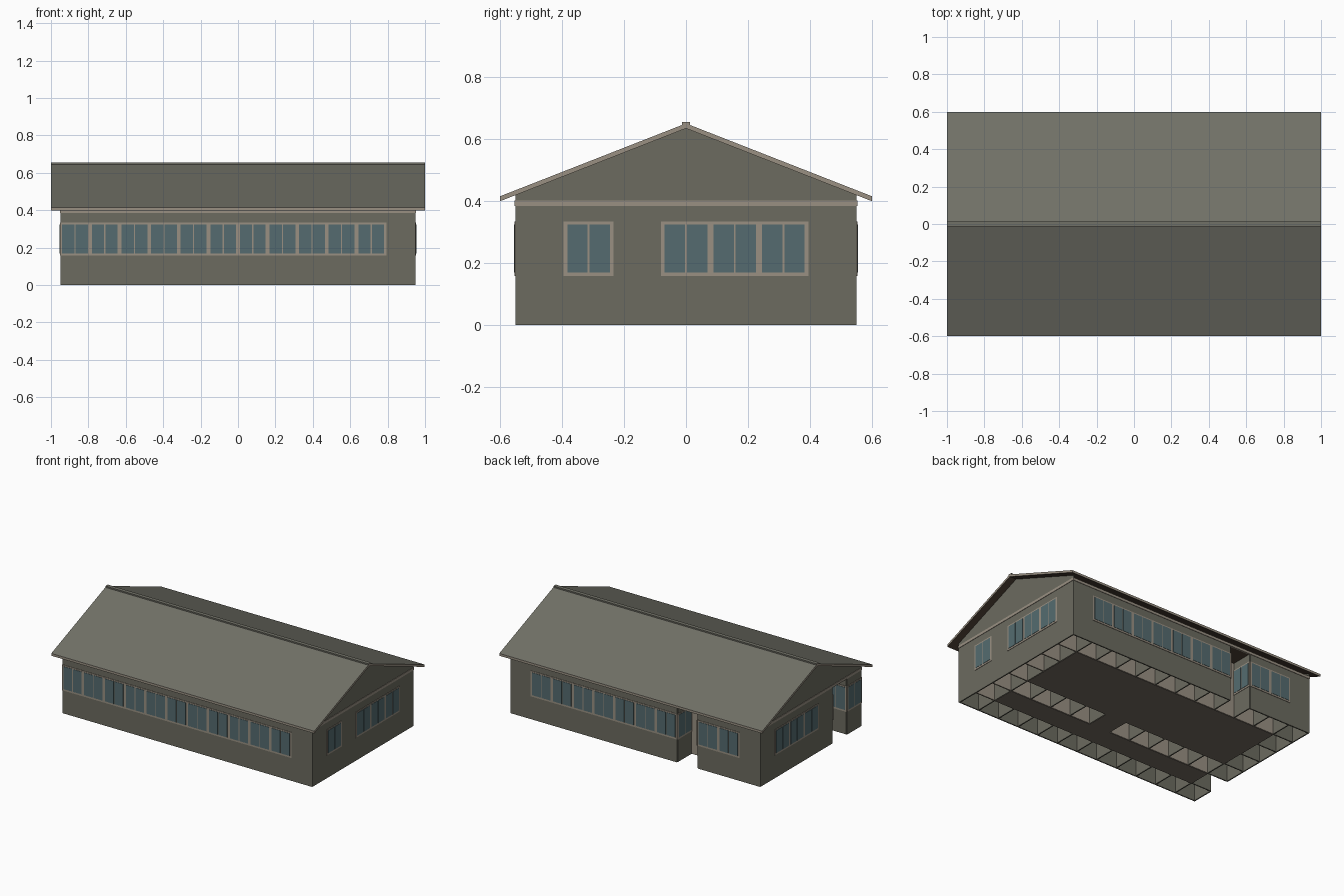
import bpy, bmesh

if "Cube" in bpy.data.objects:
    bpy.data.objects.remove(bpy.data.objects["Cube"])

def mat(name, r, g, b):
    m = bpy.data.materials.new(name)
    m.diffuse_color = (r, g, b, 1)
    m.use_nodes = True
    m.node_tree.nodes["Principled BSDF"].inputs["Base Color"].default_value = m.diffuse_color
    return m

WALL = mat("olive grey wall", .150, .147, .115)
ROOF = mat("grey roof", .165, .164, .135)
TRIM = mat("tan trim", .32, .28, .225)
GLASS = mat("blue grey glass", .09, .148, .16)
SOFFIT = mat("dark brown soffit", .075, .052, .036)
FLOOR = mat("brown floor", .17, .145, .118)

def finish(name, bm, *mats):
    bmesh.ops.recalc_face_normals(bm, faces=bm.faces)
    me = bpy.data.meshes.new(name)
    bm.to_mesh(me)
    bm.free()
    for m in mats:
        me.materials.append(m)
    ob = bpy.data.objects.new(name, me)
    bpy.context.collection.objects.link(ob)
    return ob

def boxes(name, items, m):
    """One object made of boxes given as (x0, x1, y0, y1, z0, z1)."""
    bm = bmesh.new()
    for x0, x1, y0, y1, z0, z1 in items:
        r = bmesh.ops.create_cube(bm, size=1)
        for v in r["verts"]:
            v.co = (x1 if v.co.x > 0 else x0, y1 if v.co.y > 0 else y0,
                    z1 if v.co.z > 0 else z0)
    return finish(name, bm, m)

def extrude_x(name, profile, x0, x1, *mats):
    """Extrude a (y, z) profile along x."""
    bm = bmesh.new()
    f = bm.faces.new([bm.verts.new((x0, y, z)) for y, z in profile])
    r = bmesh.ops.extrude_face_region(bm, geom=[f])
    for v in r["geom"]:
        if isinstance(v, bmesh.types.BMVert):
            v.co.x = x1
    return finish(name, bm, *mats)

# The plan is a grid of 12 x 7 square bays
X, Y, T, H = .95, .55, .008, .40
gx = [-X + i * 2 * X / 12 for i in range(13)]
gy = [-Y + i * 2 * Y / 7 for i in range(8)]

# Outer walls, with one bay left open for the back door and one for the side door
boxes("long_walls", [(-X, X, -Y, -Y + T, 0, H),
                     (-X, gx[3], Y - T, Y, 0, H),
                     (gx[4], X, Y - T, Y, 0, H)], WALL)
boxes("end_walls", [(X - T, X, -Y, Y, 0, H),
                    (-X, -X + T, -Y, gy[1], 0, H),
                    (-X, -X + T, gy[2], Y, 0, H)], WALL)
gable = [(-Y, .385), (Y, .385), (Y, .42), (0, .637), (-Y, .42)]
extrude_x("right_gable", gable, X - T, X, WALL)
extrude_x("left_gable", gable, -X, -X + T, WALL)

# Trim band under the eaves
e = .003
boxes("trim_band", [(-X - e, X + e, -Y - e, -Y + T, .385, .403),
                    (-X - e, X + e, Y - T, Y + e, .385, .403),
                    (X - T, X + e, -Y, Y, .385, .403),
                    (-X - e, -X + T, -Y, Y, .385, .403)], TRIM)

# Windows: a frame plate and two panes per bay
frames, panes = [], []

def window(axis, plane, sign, a, b):
    def plate(lo, hi, z0, z1, t):
        p, q = sorted((plane, plane + sign * t))
        return (lo, hi, p, q, z0, z1) if axis == "y" else (p, q, lo, hi, z0, z1)
    frames.append(plate(a - .002, b + .002, .158, .334, .003))
    mid = (a + b) / 2
    panes.append(plate(a + .010, mid - .003, .170, .325, .005))
    panes.append(plate(mid + .003, b - .010, .170, .325, .005))

for i in range(11):                      # front
    window("y", -Y, -1, gx[i], gx[i + 1])
for i in (1, 2, 4, 5, 6, 7, 8, 9, 10):   # back
    window("y", Y, 1, gx[i], gx[i + 1])
for j in (1, 3, 4, 5):                   # right
    window("x", X, 1, gy[j], gy[j + 1])
for j in (0, 3, 4, 5):                   # left
    window("x", -X, -1, gy[j], gy[j + 1])
# Windows in the sides of the two entrances
window("x", gx[3] + T / 2, 1, gy[6], gy[7])
window("x", gx[4] - T / 2, -1, gy[6], gy[7])
window("y", gy[1] + T / 2, 1, gx[0], gx[1])
window("y", gy[2] - T / 2, -1, gx[0], gx[1])
boxes("window_frames", frames, TRIM)
boxes("window_panes", panes, GLASS)

# Inner walls: cross walls between bays, and long walls beside hall and corridor
h = T / 2
Z0, Z1 = .002, .39
cross, long = [], []
for i in range(1, 12):
    x = gx[i]
    cross.append((x - h, x + h, -Y + T, gy[1], Z0, Z1))
    cross.append((x - h, x + h, gy[6], Y - h, Z0, Z1))
    if i not in (1, 11):
        cross.append((x - h, x + h, gy[2], gy[3], Z0, Z1))
for x in (gx[1], gx[11]):
    cross.append((x - h, x + h, gy[1], gy[6], Z0, Z1))
for j in range(1, 7):
    y = gy[j]
    cross.append((-X + h, gx[1], y - h, y + h, Z0, Z1))
    long.append((gx[11], X - T, y - h, y + h, Z0, Z1))
for y in (gy[1], gy[6]):
    long.append((gx[1], gx[11], y - h, y + h, Z0, Z1))
for y in (gy[2], gy[3]):
    long.append((gx[1], gx[6], y - h, y + h, Z0, Z1))
    long.append((gx[7], gx[11], y - h, y + h, Z0, Z1))
boxes("cross_walls", cross, WALL)
boxes("room_walls", long, TRIM)

# Floors of hall, corridor and the passage between them
boxes("floor", [(gx[1], gx[11], gy[3], gy[6], 0, .01),
                (gx[1], gx[11], gy[1], gy[2], 0, .01),
                (gx[6], gx[7], gy[2], gy[3], 0, .01)], FLOOR)
boxes("ceiling", [(-X + T, X - T, -Y + T, Y - T, .386, .394)], SOFFIT)

# Roof: tan edges, grey top, brown underside
roof = extrude_x("roof", [(-.6, .40), (-.6, .416), (0, .651), (.6, .416),
                          (.6, .40), (0, .635)], -1, 1, TRIM, ROOF, SOFFIT)
for p in roof.data.polygons:
    if abs(p.normal.z) > .5:
        p.material_index = 1 if p.normal.z > 0 else 2
cap = extrude_x("ridge_cap", [(-.013, .642), (-.013, .655), (.013, .655), (.013, .642)],
                -1, 1, TRIM, ROOF)
for p in cap.data.polygons:
    if abs(p.normal.x) < .5:
        p.material_index = 1
